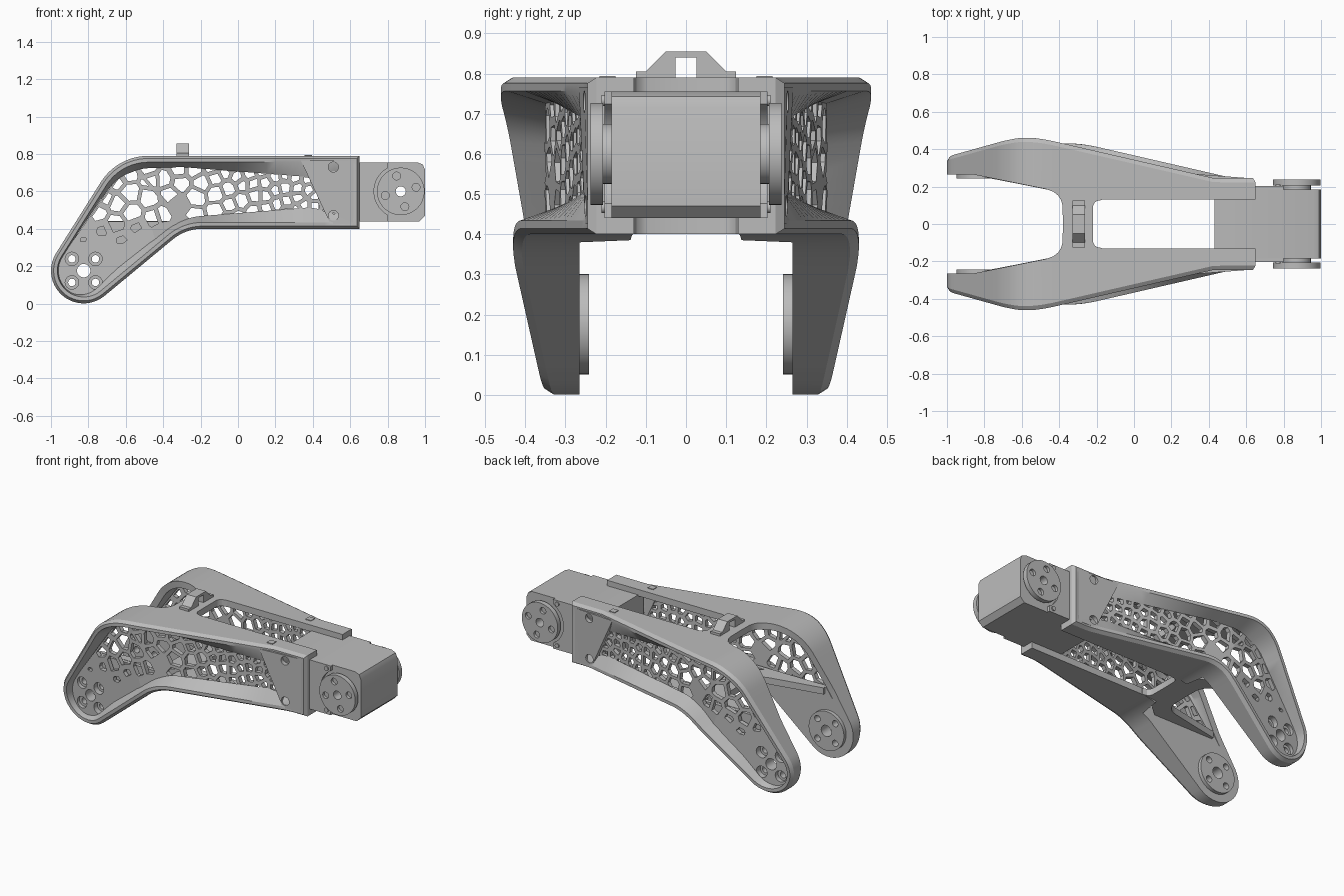
import bpy, bmesh, math, random
from mathutils import Vector

if "Cube" in bpy.data.objects:
    bpy.data.objects.remove(bpy.data.objects["Cube"])

random.seed(4)
grey = bpy.data.materials.new("plain_grey")
grey.diffuse_color = (0.5, 0.5, 0.5, 1)
grey.use_nodes = True
grey.node_tree.nodes["Principled BSDF"].inputs["Base Color"].default_value = grey.diffuse_color


def soften(me):
    for p in me.polygons:
        p.use_smooth = True
    me.set_sharp_from_angle(angle=math.radians(28))


def finish(name, bm, mirror=True):
    bmesh.ops.recalc_face_normals(bm, faces=bm.faces)
    me = bpy.data.meshes.new(name)
    bm.to_mesh(me)
    bm.free()
    me.materials.append(grey)
    soften(me)
    ob = bpy.data.objects.new(name, me)
    bpy.context.collection.objects.link(ob)
    if mirror:
        ob.modifiers.new("mirror", 'MIRROR').use_axis = (False, True, False)
    return ob


def interp(pts, x):
    if x <= pts[0][0]:
        return pts[0][1]
    for (a, u), (b, v) in zip(pts, pts[1:]):
        if x <= b:
            return u + (v - u) * (x - a) / (b - a)
    return pts[-1][1]


def y_out(x, z):            # outer side surface: thigh plane, elbow, forearm plane
    thigh = .35 + .085 * (x + .83) + .122 * z
    fore = .24 - .23 * (x - .45) - .06 * (z - .79)
    d = abs(thigh - fore)
    soft = max(0, .04 - d) ** 2 / .16
    return max(.245, min(thigh, fore) - soft)


def y_web(x, z=0):          # lattice panel surface
    return interp([(-1, .30), (-.45, .352), (.45, .225)], x)


def y_in(x, z):             # inner side of the flanges
    if z < .385:
        return .265
    return interp([(-.86, .265), (-.46, .185), (-.40, .165), (-.30, .14), (-.17, .13)], x)


def loop_solid(bm, a, b):   # two matching rings closed into a solid
    va = [bm.verts.new(p) for p in a]
    vb = [bm.verts.new(p) for p in b]
    bm.faces.new(va)
    bm.faces.new(vb[::-1])
    for i in range(len(va)):
        j = (i + 1) % len(va)
        bm.faces.new((va[i], va[j], vb[j], vb[i]))


def side_prism(name, poly, lo, hi, mirror=True):
    f = lambda v, x, z: v(x, z) if callable(v) else v
    bm = bmesh.new()
    loop_solid(bm, [(x, f(lo, x, z), z) for x, z in poly], [(x, f(hi, x, z), z) for x, z in poly])
    return finish(name, bm, mirror)


def circle(x, z, r, n=32, a0=0, a1=360, ends=False):
    m = n - 1 if ends else n
    return [(x + r * math.cos(math.radians(a0 + (a1 - a0) * i / m)),
             z + r * math.sin(math.radians(a0 + (a1 - a0) * i / m))) for i in range(n)]


def drill(ob, holes):       # holes: x, z, radius, y start, y end
    for x, z, r, lo, hi in holes:
        c = side_prism("cutter", circle(x, z, r, 24), lo, hi, False)
        mods = [m for m in ob.modifiers if m.type == 'MIRROR']
        for m in mods:
            m.show_viewport = False
        b = ob.modifiers.new("hole", 'BOOLEAN')
        b.operation, b.object, b.solver = 'DIFFERENCE', c, 'EXACT'
        bpy.context.view_layer.update()
        ev = ob.evaluated_get(bpy.context.evaluated_depsgraph_get())
        ob.data = bpy.data.meshes.new_from_object(ev)
        ob.modifiers.remove(b)
        for m in mods:
            m.show_viewport = True
        bpy.data.objects.remove(c)
    soften(ob.data)


def fillet(a, p, b, r, n=12):
    a, p, b = Vector(a), Vector(p), Vector(b)
    u, v = (a - p).normalized(), (b - p).normalized()
    half = u.angle(v) / 2
    c = p + (u + v).normalized() * (r / math.sin(half))
    s, e = p + u * (r / math.tan(half)) - c, p + v * (r / math.tan(half)) - c
    arc = math.pi - 2 * half
    return [tuple(c + (s * math.sin(arc * (1 - i / n)) + e * math.sin(arc * i / n)) / math.sin(arc))
            for i in range(n + 1)]


# Arm side profile, counter-clockwise
FX, FZ = -.825, .176
foot = circle(FX, FZ, .175, 20, 148, 309, True)
corners = (foot + fillet(foot[-1], (-.28, .4), (.65, .4), .25) + [(.65, .4), (.65, .79)]
           + fillet((.65, .79), (-.645, .79), foot[0], .3))
profile = []
for i, p in enumerate(corners):
    q = corners[(i + 1) % len(corners)]
    k = max(1, int(math.dist(p, q) / .045))
    profile += [(p[0] + (q[0] - p[0]) * j / k, p[1] + (q[1] - p[1]) * j / k) for j in range(k)]


def inset(t):
    out = []
    for i, p in enumerate(profile):
        p = Vector(p)
        e = (p - Vector(profile[i - 1])).normalized()
        g = (Vector(profile[(i + 1) % len(profile)]) - p).normalized()
        n1, n2 = Vector((-e.y, e.x)), Vector((-g.y, g.x))
        d = t(p.x) if callable(t) else t
        out.append(p + (n1 + n2) * (d / (1 + n1.dot(n2))))
    return out


# Flange rim running around each arm
rim_w = lambda x: interp([(-.9, .04), (-.6, .07), (-.3, .06), (.4, .115), (.5, .08)], x)
sections = [(0, y_in), (0, lambda x, z: y_out(x, z) - .022), (.014, y_out), (.034, y_out),
            (rim_w, y_web), (.042, lambda x, z: y_web(x) - .028), (.042, y_in)]
bm = bmesh.new()
rings = []
for t, f in sections:
    rings.append([bm.verts.new((q.x, f(*p), q.y)) for p, q in zip(profile, inset(t))])
for a, b in zip(rings, rings[1:] + rings[:1]):
    for i in range(len(a)):
        j = (i + 1) % len(a)
        bm.faces.new((a[i], a[j], b[j], b[i]))
finish("arm_flange", bm)


def clip(poly, n, d):       # keep the part where n.p <= d
    out = []
    for i, p in enumerate(poly):
        q = poly[(i + 1) % len(poly)]
        a, b = n.dot(p) - d, n.dot(q) - d
        if a <= 0:
            out.append(p)
        if a * b < 0:
            out.append(p + (q - p) * (a / (a - b)))
    return out


V = lambda pts: [Vector(p) for p in pts]
up, down = Vector((0, 1)), Vector((0, -1))
fore = V([(-.29, .43), (.5, .43), (.5, .755), (-.48, .755), (-.56, .735)])
thigh = V(circle(FX, FZ, .14, 14, 148, 309, True) + [(-.29, .43), (-.56, .735), (-.64, .68)])

# Lattice panel: cells with holes, denser towards the far end
seeds, x, col = [], -1.0, 0
while x < .6:
    s = interp([(-.4, .098), (.3, .058)], x)
    z = .25 + (col % 2) * s / 2
    while z < .85:
        seeds.append(Vector((x + random.uniform(-.3, .3) * s, z + random.uniform(-.3, .3) * s)))
        z += s
    x, col = x + s * .9, col + 1
low_dir = Vector((.631, -.776))
low_d = low_dir.dot(Vector((-.28, .4)))
bm = bmesh.new()
for region in (fore, clip(thigh, down, -.3)):
    for s in seeds:
        cell = region
        for o in seeds:
            if o != s and (o - s).length < .3 and cell:
                cell = clip(cell, o - s, (o - s).dot((o + s) / 2))
        cell = [p for i, p in enumerate(cell) if (p - cell[i - 1]).length > 1e-4]
        if len(cell) < 3:
            continue
        c = sum(cell, Vector((0, 0))) / len(cell)
        inr = min(abs((p - cell[i - 1]).normalized().cross(c - p)) for i, p in enumerate(cell))
        w = .022 if c.y < .42 and c.x < -.3 else .009
        front = [(p.x, y_web(p.x), p.y) for p in cell]
        back = [(p.x, y_web(p.x) - .028, p.y) for p in cell]
        if inr < w + .006 or (c.x < -.3 and low_d - low_dir.dot(c) < .12):
            loop_solid(bm, front, back)
            continue
        hole = [c + (p - c) * (1 - w / inr) for p in cell]
        rs = [front, back, [(p.x, y_web(p.x) - .028, p.y) for p in hole],
              [(p.x, y_web(p.x), p.y) for p in hole]]
        rs = [[bm.verts.new(p) for p in r] for r in rs]
        for a, b in zip(rs, rs[1:] + rs[:1]):
            for i in range(len(a)):
                j = (i + 1) % len(a)
                bm.faces.new((a[i], a[j], b[j], b[i]))
finish("lattice_panel", bm)

# Thigh backing, foot plate and pivot disc
side_prism("thigh_backing", clip(clip(thigh, down, -.3), up, .44), .265, .29)
foot_plate = side_prism("foot_plate", clip(thigh, up, .3), .265, y_web)
disc = side_prism("pivot_disc", circle(FX, FZ, .125, 40), .242, .27)
bolts = [(FX + sx * .063, FZ + sz * .063) for sx in (-1, 1) for sz in (-1, 1)]
drill(foot_plate, [(FX, FZ, .036, .2, .4)] + [(x, z, .036, .285, .4) for x, z in bolts]
      + [(x, z, .02, .2, .4) for x, z in bolts])
drill(disc, [(FX, FZ, .036, .2, .4)] + [(x, z, .02, .2, .4) for x, z in bolts])


# Bridge plates, half width, stationed along x
def plate(name, stations, z0, z1):
    bm = bmesh.new()
    rows = [[bm.verts.new(p) for p in ((x, a, z0), (x, b, z0), (x, b, z1), (x, a, z1))]
            for x, a, b in stations]
    for r, s in zip(rows, rows[1:]):
        for i in range(4):
            j = (i + 1) % 4
            if i != 3 or r[0].co.y + s[0].co.y > 0:
                bm.faces.new((r[i], r[j], s[j], s[i]))
    bm.faces.new(rows[0])
    bm.faces.new(rows[-1])
    finish(name, bm)


cut = [(-.46, .183), (-.43, .172), (-.405, .152), (-.39, .127), (-.382, .1), (-.38, 0), (-.22, 0),
       (-.219, .095), (-.212, .112), (-.2, .123), (-.17, .129)]
mid = [(x, y, y_in(x, .5) + .002) for x, y in cut]
plate("top_bridge", mid, .748, .79)
plate("bottom_bridge", [(-.80, .25, .268), (-.63, .217, .268)]
      + [(x, y, .268 if x < -.3 else b) for x, y, b in mid], .4, .442)

# Cable loop on the bridge
bm = bmesh.new()
arch = [(-.125, .785), (-.125, .805), (-.1, .805), (-.05, .855), (.05, .855), (.1, .805),
        (.125, .805), (.125, .785), (.026, .785), (.026, .84), (-.026, .84), (-.026, .785)]
loop_solid(bm, [(-.328, y, z) for y, z in arch], [(-.262, y, z) for y, z in arch])
finish("cable_loop", bm, False)

# End plates with screw holes, small pads on top
end = side_prism("end_plate", [(.336, .765), (.494, .425), (.63, .425), (.63, .765)], .2,
                 lambda x, z: y_out(x, z) - .001)
drill(end, [(.51, z, .027, .225, .4) for z in (.47, .73)] + [(.51, z, .014, .21, .4) for z in (.47, .73)])
side_prism("top_pad", [(.355, .78), (.395, .78), (.395, .794), (.355, .794)], .175, .215)

# Motor body
HX, HZ = .87, .6
body = side_prism("motor_body", [(.43, .44), (.97, .44), (1, .47), (1, .715), (.988, .743), (.96, .755),
                                 (.43, .755)], -.185, .185, False)
drill(body, [(HX, HZ, .027, -.4, .4)])
side_prism("motor_cheek", [(.44, .755), (.8, .755)] + circle(HX, HZ, .143, 16, 120, 240, True)
           + [(.8, .44), (.44, .44)], .18, .203)
for n, z in (("upper", .733), ("lower", .467)):
    side_prism(n + "_cheek_screw", circle(.77, z, .014, 16), .2, .21)

# Motor horns
hub = side_prism("horn_hub", circle(HX, HZ, .075, 32), .18, .21)
horn = side_prism("horn_disc", circle(HX, HZ, .127, 48), .207, .238)
drill(hub, [(HX, HZ, .027, .1, .3)])
drill(horn, [(HX, HZ, .027, .1, .3)] + [(x, z, .021, .22, .3) for x, z in circle(HX, HZ, .085, 4, 15, 375)])
